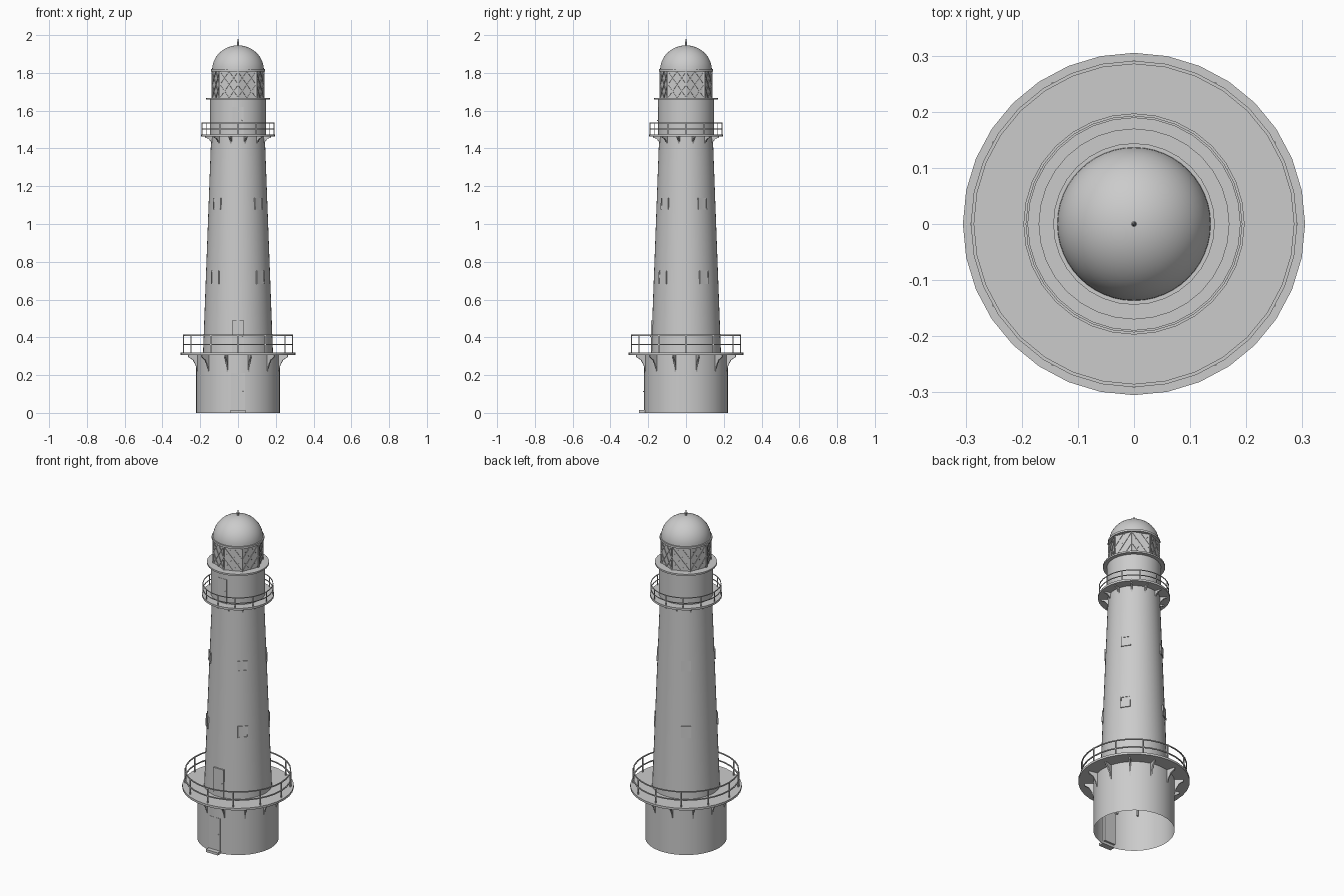
import bpy, bmesh, math
from mathutils import Matrix, Vector

if "Cube" in bpy.data.objects:
    bpy.data.objects.remove(bpy.data.objects["Cube"], do_unlink=True)

grey = bpy.data.materials.new("pale grey")
grey.use_nodes = True
grey.diffuse_color = (0.6, 0.6, 0.6, 1)
grey.node_tree.nodes["Principled BSDF"].inputs["Base Color"].default_value = grey.diffuse_color
parts = []


def finish(name, bm):
    bmesh.ops.recalc_face_normals(bm, faces=bm.faces)
    mesh = bpy.data.meshes.new(name)
    bm.to_mesh(mesh)
    bm.free()
    mesh.materials.append(grey)
    obj = bpy.data.objects.new(name, mesh)
    bpy.context.collection.objects.link(obj)
    parts.append(obj)


def lathe(bm, profile, closed=False, steps=32):
    """Spin (radius, height) points round the z axis."""
    pts = profile + profile[:1] if closed else profile
    verts = [bm.verts.new((r, 0, z)) for r, z in pts]
    edges = [bm.edges.new(pair) for pair in zip(verts, verts[1:])]
    bmesh.ops.spin(bm, geom=verts + edges, cent=(0, 0, 0), axis=(0, 0, 1),
                   angle=math.tau, steps=steps)
    bmesh.ops.remove_doubles(bm, verts=bm.verts, dist=0.0001)


def turned(name, profile, closed=False, steps=32):
    bm = bmesh.new()
    lathe(bm, profile, closed, steps)
    finish(name, bm)


def disc(name, radius, bottom, top):
    turned(name, [(0, bottom), (radius, bottom), (radius, top), (0, top)])


def box(bm, size, matrix):
    bmesh.ops.create_cube(bm, size=1, matrix=matrix @ Matrix.Diagonal((*size, 1)))


def bar(bm, a, b, width):
    a, b = Vector(a), Vector(b)
    turn = (b - a).to_track_quat('Z', 'Y').to_matrix().to_4x4()
    box(bm, (width, width, (b - a).length), Matrix.Translation((a + b) / 2) @ turn)


def polar(r, angle, z):
    return Vector((r * math.cos(angle), r * math.sin(angle), z))


def spaced(count, offset=0.0):
    return [math.tau * (i + offset) / count for i in range(count)]


def railing(name, radius, floor, heights, width):
    bm = bmesh.new()
    h = width / 2
    for z in heights:
        lathe(bm, [(radius - h, z - h), (radius + h, z - h),
                   (radius + h, z + h), (radius - h, z + h)], True)
    for a in spaced(12):
        bar(bm, polar(radius, a, floor), polar(radius, a, heights[-1]), width)
    finish(name, bm)


def brackets(name, inner, outer, top, drop):
    """Curved plates below a gallery."""
    bm = bmesh.new()
    reach = outer - inner
    shape = [(inner - 0.01, top), (outer, top), (outer, top - drop * 0.12),
             (inner + reach * 0.5, top - drop * 0.3),
             (inner + reach * 0.2, top - drop * 0.6), (inner, top - drop),
             (inner - 0.01, top - drop)]
    for a in spaced(12, 0.5):
        side = Vector((-math.sin(a), math.cos(a), 0)) * 0.004
        face = bm.faces.new([bm.verts.new(polar(r, a, z) - side) for r, z in shape])
        new = bmesh.ops.extrude_face_region(bm, geom=[face], use_keep_orig=True)["geom"]
        bmesh.ops.translate(bm, vec=side * 2,
                            verts=[v for v in new if isinstance(v, bmesh.types.BMVert)])
    finish(name, bm)


def door(name, front, bottom, top, width):
    """Flat leaf with a small round handle."""
    bm = bmesh.new()
    box(bm, (width, 0.02, top - bottom),
        Matrix.Translation((0, 0.01 - front, (top + bottom) / 2)))
    bmesh.ops.create_uvsphere(bm, u_segments=8, v_segments=6, radius=0.003, matrix=Matrix.Translation(
        (width * 0.36, -front - 0.002, (top + bottom) / 2)))
    finish(name, bm)


# Masonry: open-bottomed base, tapering tower, watch room
FOOT, NECK, DECK, UPPER = 0.185, 0.142, 0.32, 1.475
turned("base_wall", [(0.222, 0), (0.222, 0.31)], steps=48)
turned("tower_wall", [(FOOT, DECK), (NECK, 1.465)], steps=48)
turned("watch_room_wall", [(0.148, UPPER), (0.148, 1.66)], steps=48)

# Galleries
disc("lower_gallery_deck", 0.305, 0.307, DECK)
disc("upper_gallery_deck", 0.197, 1.463, UPPER)
disc("lantern_deck", 0.17, 1.658, 1.668)
railing("lower_railing", 0.288, DECK, (0.362, 0.411), 0.006)
railing("upper_railing", 0.191, UPPER, (1.503, 1.535), 0.004)
brackets("lower_brackets", 0.222, 0.272, 0.307, 0.09)
brackets("upper_brackets", NECK, 0.18, 1.463, 0.04)

# Doors and doorstep
door("entrance_door", 0.223, 0.015, 0.21, 0.075)
door("lower_gallery_door", 0.186, DECK, 0.488, 0.066)
door("upper_gallery_door", 0.149, UPPER, 1.62, 0.056)
bm = bmesh.new()
box(bm, (0.08, 0.035, 0.015), Matrix.Translation((0, -0.232, 0.0075)))
finish("doorstep", bm)

# Framed windows, tilted with the wall
tilt = math.atan((FOOT - NECK) / (1.465 - DECK))
for level, z, w, h in (("lower", 0.718, 0.052, 0.064), ("upper", 1.108, 0.05, 0.056)):
    bm = bmesh.new()
    radius = FOOT - (z - DECK) * math.tan(tilt)
    for degrees in (-135, -46, 34, 125):
        a = math.radians(degrees)
        place = (Matrix.Translation(polar(radius, a, z)) @ Matrix.Rotation(a, 4, 'Z')
                 @ Matrix.Rotation(-tilt, 4, 'Y'))
        box(bm, (0.006, w, h), place @ Matrix.Translation((-0.002, 0, 0)))
        for s in (-1, 1):
            box(bm, (0.012, 0.005, h), place @ Matrix.Translation((-0.002, s * w / 2, 0)))
            box(bm, (0.012, w + 0.005, 0.005), place @ Matrix.Translation((-0.002, 0, s * h / 2)))
    finish(level + "_windows", bm)

# Lantern: eight panes with diagonal glazing bars
LOW, HIGH, GLASS = 1.668, 1.808, 0.137
turned("lantern_panes", [(GLASS - 0.002, LOW), (GLASS - 0.002, HIGH)], steps=8)
lattice = [((0, 0), (1, 1)), ((1, 0), (0, 1)), ((0.5, 0), (1, 0.5)),
           ((0.5, 0), (0, 0.5)), ((0, 0.5), (0.5, 1)), ((1, 0.5), (0.5, 1))]
bm = bmesh.new()
for a in spaced(8):
    left, right = polar(GLASS, a, LOW), polar(GLASS, a + math.tau / 8, LOW)
    rise = Vector((0, 0, HIGH - LOW))
    bar(bm, left, left + rise, 0.006)
    for (u, v), (s, t) in lattice:
        bar(bm, left.lerp(right, u) + rise * v, left.lerp(right, s) + rise * t, 0.003)
finish("lantern_glazing_bars", bm)

# Roof: eave, dome and spike
disc("lantern_eave", 0.144, HIGH, 1.82)
arc = [math.pi / 2 * i / 12 for i in range(13)]
turned("dome", [(0.137 * math.cos(t), 1.815 + 0.131 * math.sin(t)) for t in arc], steps=48)
turned("spike", [(0.005, 1.94), (0.004, 1.965), (0.0015, 1.97), (0.001, 2), (0, 2)], steps=8)

# Smooth round surfaces, keep crisp edges
bpy.ops.object.select_all(action='DESELECT')
for obj in parts:
    obj.select_set(True)
bpy.context.view_layer.objects.active = parts[0]
bpy.ops.object.shade_smooth_by_angle(angle=math.radians(30))
